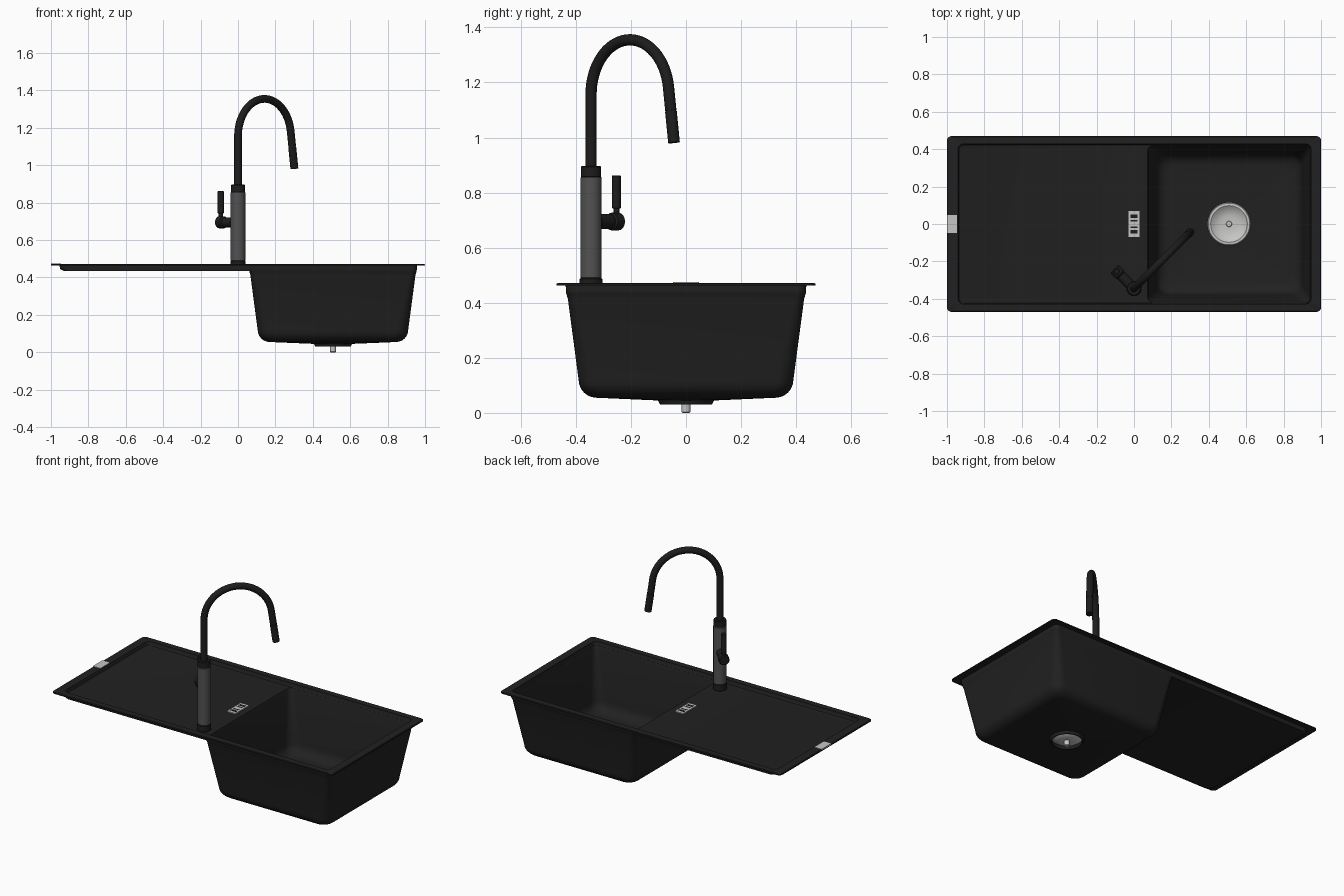
import bpy, bmesh, math
from mathutils import Vector, Matrix

if "Cube" in bpy.data.objects:
    bpy.data.objects.remove(bpy.data.objects["Cube"])


def material(name, c):
    m = bpy.data.materials.new(name)
    m.diffuse_color = (*c, 1)
    m.use_nodes = True
    m.node_tree.nodes["Principled BSDF"].inputs["Base Color"].default_value = m.diffuse_color
    return m


BLACK = material("black_granite", (0.015, 0.015, 0.015))
MATT = material("matt_black", (0.012, 0.012, 0.012))
GREY = material("dark_grey", (0.085, 0.085, 0.085))
STEEL = material("steel", (0.56, 0.56, 0.55))


def finish(name, bm, mat, angle=35):
    bmesh.ops.remove_doubles(bm, verts=bm.verts, dist=1e-5)
    bmesh.ops.recalc_face_normals(bm, faces=bm.faces)
    me = bpy.data.meshes.new(name)
    bm.to_mesh(me)
    bm.free()
    ob = bpy.data.objects.new(name, me)
    bpy.context.collection.objects.link(ob)
    me.materials.append(mat)
    bpy.ops.object.select_all(action='DESELECT')
    ob.select_set(True)
    bpy.context.view_layer.objects.active = ob
    bpy.ops.object.shade_smooth_by_angle(angle=math.radians(angle))
    return ob


def loft(bm, rings, closed=False):
    """Skin a list of equal-length point loops; cap the ends unless closed."""
    vs = [[bm.verts.new(p) for p in ring] for ring in rings]
    n = len(vs[0])
    for a, b in zip(vs, vs[1:] + vs[:1] if closed else vs[1:]):
        for i in range(n):
            j = (i + 1) % n
            bm.faces.new((a[i], a[j], b[j], b[i]))
    if not closed:
        bm.faces.new(vs[0])
        bm.faces.new(vs[-1])


def rounded_rect(x0, x1, hy, r, z, n=8):
    pts = []
    for k, (cx, cy) in enumerate(((x1 - r, hy - r), (x0 + r, hy - r),
                                  (x0 + r, r - hy), (x1 - r, r - hy))):
        for i in range(n + 1):
            a = (k + i / n) * math.pi / 2
            pts.append((cx + r * math.cos(a), cy + r * math.sin(a), z))
    return pts


def lathe(name, profile, mat, loc=(0, 0, 0), axis=(0, 0, 1), seg=32):
    """Turn (radius, height) points around an axis."""
    q = Vector(axis).to_track_quat('Z', 'Y')
    bm = bmesh.new()
    loft(bm, [[Vector(loc) + q @ Vector((r * math.cos(2 * math.pi * i / seg),
                                         r * math.sin(2 * math.pi * i / seg), h))
               for i in range(seg)] for r, h in profile])
    return finish(name, bm, mat)


def rod(name, r, z0, z1, mat, loc=(0, 0, 0), axis=(0, 0, 1), b=0.003):
    return lathe(name, [(r - b, z0), (r, z0 + b), (r, z1 - b), (r - b, z1)], mat, loc, axis)


def plate(name, x0, x1, y0, y1, z0, z1, mat):
    bm = bmesh.new()
    bmesh.ops.create_cube(bm, size=1, matrix=Matrix.Translation(
        ((x0 + x1) / 2, (y0 + y1) / 2, (z0 + z1) / 2)) @ Matrix.Diagonal((x1 - x0, y1 - y0, z1 - z0, 1)))
    return finish(name, bm, mat)


# Sink: one continuous shell, from drain hole up, over the rim and back underneath
DX = 0.508


def bowl(off, ztop, zoff):
    """Bowl wall loops from the top edge to the drain hole."""
    def ring(inset, r, z):
        i = inset + off
        return rounded_rect(0.06 + i, 0.955 - i, 0.435 - i, r, z)
    rings = [ring(0, 0.03, ztop), ring(0.006, 0.032, ztop - 0.02)]
    for i in range(7):
        a = i / 6 * math.pi / 2
        rings.append(ring(0.045 + 0.065 * (1 - math.cos(a)), 0.055 + 0.01 * math.cos(a),
                          0.12 - 0.065 * math.sin(a) + zoff))
    rings.append(rounded_rect(DX - 0.1, DX + 0.1, 0.1, 0.1, 0.045 + zoff))
    return rings


shell = bowl(0.013, 0.448, 0.01)[::-1]
shell += [rounded_rect(-0.925, 0.943, 0.423, 0.025, 0.448),
          rounded_rect(-0.935, 0.945, 0.426, 0.028, 0.453),
          rounded_rect(-0.942, 0.947, 0.428, 0.03, 0.472),
          rounded_rect(-0.996, 0.996, 0.466, 0.022, 0.472),
          rounded_rect(-1, 1, 0.47, 0.025, 0.469),
          rounded_rect(-1, 1, 0.47, 0.025, 0.463),
          rounded_rect(-0.955, 0.957, 0.437, 0.03, 0.463),
          rounded_rect(-0.95, 0.956, 0.436, 0.03, 0.445),
          rounded_rect(-0.93, 0.9555, 0.4355, 0.03, 0.435)]
shell += bowl(0, 0.434, 0)
bm = bmesh.new()
loft(bm, shell, closed=True)
finish("sink_shell", bm, BLACK)

# Drain: black collar below, steel strainer dish and its screw
D = (DX, 0, 0)
bm = bmesh.new()
loft(bm, [[(DX + r * math.cos(i * math.pi / 24), r * math.sin(i * math.pi / 24), z) for i in range(48)]
          for r, z in ((0.102, 0.058), (0.102, 0.045), (0.094, 0.03), (0.088, 0.03), (0.09, 0.058))],
     closed=True)
finish("drain_collar", bm, BLACK)
lathe("strainer_dish", [(0.03, 0.033), (0.065, 0.036), (0.086, 0.052), (0.113, 0.057), (0.115, 0.061),
                        (0.111, 0.066), (0.098, 0.067), (0.088, 0.06), (0.07, 0.048), (0.045, 0.043),
                        (0.02, 0.042)], STEEL, D, seg=48)
rod("drain_screw", 0.016, 0.0, 0.046, STEEL, D)

# Overflow plate with dark slots, and the steel clip on the left rim
plate("overflow_plate", -0.03, 0.03, -0.07, 0.07, 0.446, 0.454, STEEL)
for i, (y, h) in enumerate(((-0.042, 0.009), (-0.018, 0.004), (0.018, 0.004), (0.042, 0.009))):
    plate(f"overflow_slot_{i}", -0.02, 0.02, y - h, y + h, 0.45, 0.455, MATT)
plate("rim_clip", -1.0, -0.946, -0.048, 0.048, 0.468, 0.475, STEEL)

# Tap body
T = (0, -0.345, 0)
rod("tap_base", 0.041, 0.447, 0.49, MATT, T)
rod("tap_body", 0.039, 0.488, 0.857, GREY, T)
rod("tap_collar", 0.037, 0.855, 0.896, MATT, T)


# Swan-neck spout, swept in the vertical plane towards the bowl
def sweep(name, path, r, mat, seg=24):
    out = Vector((1, 1, 0)).normalized()
    side = Vector((1, -1, 0)).normalized()
    rings = []
    for d, z, a in path:      # a = heading, 0 is straight up
        c = Vector(T) + out * d + Vector((0, 0, z))
        nrm = out * math.cos(a) - Vector((0, 0, math.sin(a)))
        rings.append([c + r * (nrm * math.cos(t) + side * math.sin(t))
                      for t in (2 * math.pi * i / seg for i in range(seg))])
    bm = bmesh.new()
    loft(bm, rings)
    return finish(name, bm, mat)


R, ZC, END = 0.2, 1.155, math.radians(172)
path = [(0, 0.89, 0)]
for i in range(33):
    a = END * i / 32
    path.append((R - R * math.cos(a), ZC + R * math.sin(a), a))


def down(s):
    return (path[33][0] + s * math.sin(END), path[33][1] + s * math.cos(END), END)


sweep("spout", path + [down(0.085)], 0.0205, MATT)
sweep("spray_head", [down(0.088), down(0.203)], 0.0212, MATT)
sweep("spray_joint", [down(0.08), down(0.09)], 0.0185, MATT)

# Lever handle on the side away from the spout
H = (0, -0.345, 0.695)
rod("handle_neck", 0.027, 0.03, 0.1, MATT, H, (-1, 1, 0))
rod("handle_knob", 0.032, 0.1, 0.148, MATT, H, (-1, 1, 0), b=0.006)
L = (-0.092, -0.253, 0)
rod("lever_stem", 0.011, 0.70, 0.75, MATT, L)
rod("lever", 0.0165, 0.742, 0.863, MATT, L)
